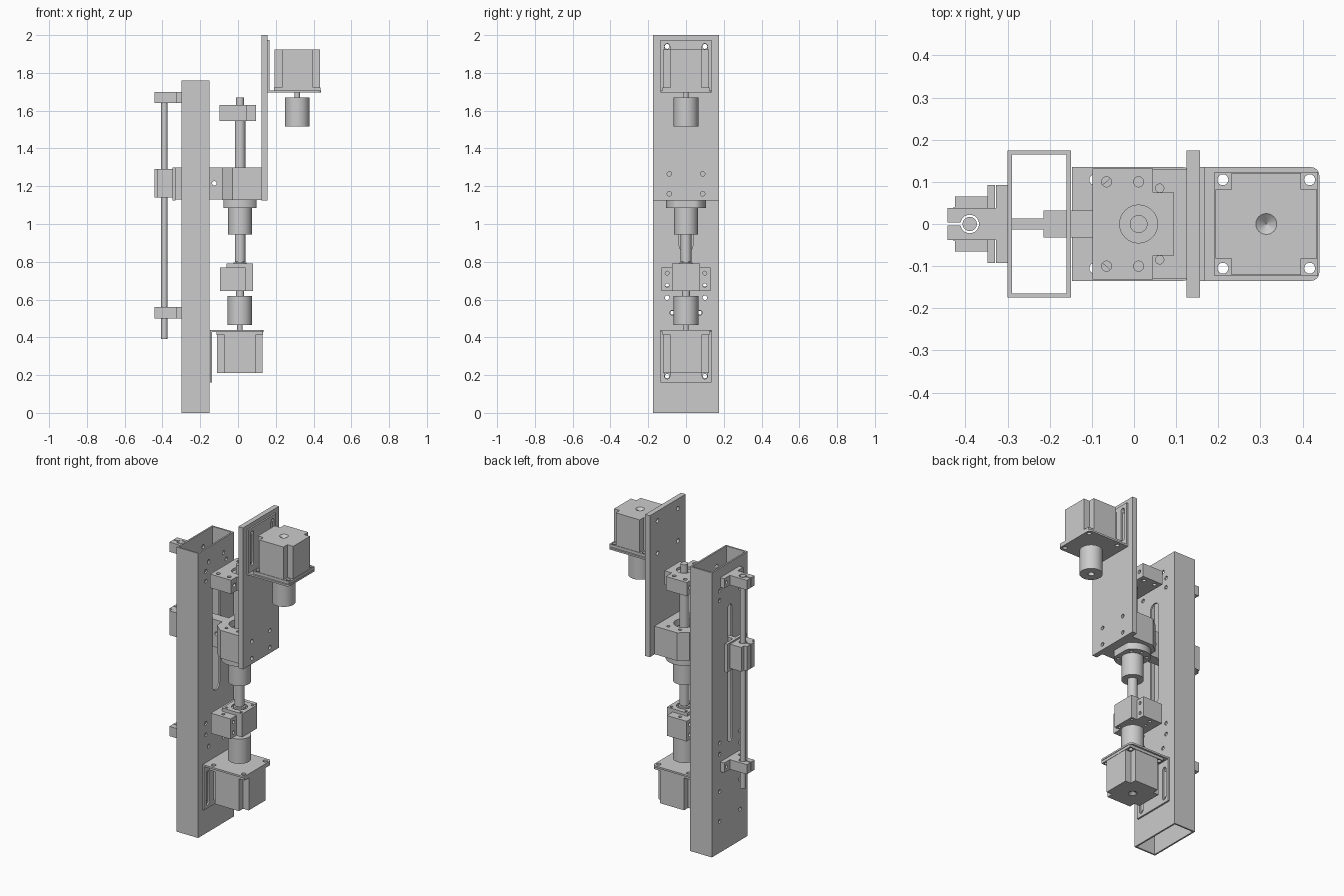
import bpy, bmesh
from math import sin, cos, pi, radians

if "Cube" in bpy.data.objects:
    bpy.data.objects.remove(bpy.data.objects["Cube"])

# --- every shape is a prism: (profile points, axis, start, end, end scale about profile centre)
def rect(u0, u1, v0, v1):
    return [(u0, v0), (u1, v0), (u1, v1), (u0, v1)]

def circle(u, v, r, n=32):
    return [(u + r * cos(2 * pi * i / n), v + r * sin(2 * pi * i / n)) for i in range(n)]

def stadium(u, v0, v1, r, n=8):
    top = [(u + r * cos(pi * i / n), v1 - r + r * sin(pi * i / n)) for i in range(n + 1)]
    return top + [(u - r * cos(pi * i / n), v0 + r - r * sin(pi * i / n)) for i in range(n + 1)]

def box(x0, x1, y0, y1, z0, z1):
    return (rect(x0, x1, y0, y1), 'z', z0, z1, 1)

def cyl(axis, u, v, r, a, b, n=32, scale=1):
    return (circle(u, v, r, n), axis, a, b, scale)

def mesh_of(shapes, name):
    bm = bmesh.new()
    for pts, axis, a, b, scale in shapes:
        cu = sum(p[0] for p in pts) / len(pts)
        cv = sum(p[1] for p in pts) / len(pts)
        rings = []
        for w, s in ((a, 1), (b, scale)):
            ring = []
            for u, v in pts:
                u, v = cu + (u - cu) * s, cv + (v - cv) * s
                co = {'x': (w, u, v), 'y': (u, w, v), 'z': (u, v, w)}[axis]
                ring.append(bm.verts.new(co))
            rings.append(ring)
        bm.faces.new(rings[0])
        bm.faces.new(rings[1])
        for i in range(len(pts)):
            j = (i + 1) % len(pts)
            bm.faces.new((rings[0][i], rings[0][j], rings[1][j], rings[1][i]))
    bmesh.ops.recalc_face_normals(bm, faces=bm.faces)
    me = bpy.data.meshes.new(name)
    bm.to_mesh(me)
    bm.free()
    ob = bpy.data.objects.new(name, me)
    bpy.context.collection.objects.link(ob)
    return ob

def part(name, solids, cuts=()):
    ob = mesh_of(solids, name)
    cutters = []
    for c in cuts:
        cutter = mesh_of([c], "cutter")
        cutter.hide_render = True
        mod = ob.modifiers.new("cut", 'BOOLEAN')
        mod.operation, mod.solver, mod.object = 'DIFFERENCE', 'EXACT', cutter
        cutters.append(cutter)
    if cutters:
        dg = bpy.context.evaluated_depsgraph_get()
        me = bpy.data.meshes.new_from_object(ob.evaluated_get(dg))
        ob.modifiers.clear()
        ob.data = me
        for c in cutters:
            bpy.data.objects.remove(c)
    return ob

SX = 0.011   # lead screw axis
RX = -0.39   # guide rod axis
BOTH = (-1, 1)

# --- rectangular column tube with slots and bolt holes
cuts = [box(-0.29, -0.16, -0.165, 0.165, -0.1, 1.9),
        (stadium(0, 0.65, 1.5, 0.02), 'x', -0.35, -0.25, 1),
        (stadium(0, 0.85, 1.5, 0.036), 'x', -0.2, -0.1, 1)]
cuts += [cyl('x', s * 0.1, z, 0.012, -0.4, 0, 16)
         for z in (0.195, 0.38, 0.61, 0.68, 1.56, 1.62) for s in BOTH]
cuts += [cyl('x', s * 0.073, z, 0.012, -0.4, 0, 16) for z in (0.53, 1.67) for s in BOTH]
part("column_tube", [box(-0.30, -0.15, -0.175, 0.175, 0, 1.76)], cuts)

# --- guide rod and its clamp supports
part("guide_rod", [cyl('z', RX, 0, 0.017, 0.39, 1.70)])
clamp = [(-0.30, -0.093), (-0.30, 0.093), (-0.327, 0.093), (-0.327, 0.038),
         (-0.443, 0.038), (-0.443, -0.038), (-0.327, -0.038), (-0.327, -0.093)]
for label, z in (("lower", 0.50), ("upper", 1.64)):
    part(label + "_rod_support", [(clamp, 'z', z, z + 0.06, 1)],
         [cyl('z', RX, 0, 0.022, z - 1, z + 1), box(-0.5, RX, -0.003, 0.003, z - 1, z + 1)]
         + [cyl('x', s * 0.073, z + 0.03, 0.01, -0.4, -0.25, 16) for s in BOTH])

# --- linear bearing block on the rod
block = [(-0.348, 0.065), (-0.425, 0.065), (-0.425, 0.04), (-0.443, 0.035),
         (-0.443, -0.035), (-0.425, -0.04), (-0.425, -0.065), (-0.348, -0.065)]
part("slider_block", [(block, 'z', 1.14, 1.29, 1)],
     [cyl('z', RX, 0, 0.022, 1, 2), box(-0.5, RX, -0.003, 0.003, 1, 2)])
part("slider_plate", [box(-0.348, -0.33, -0.093, 0.093, 1.125, 1.30)])

# --- arm joining slider and nut housing through the tube
arm = [(-0.33, -0.013), (-0.215, -0.013), (-0.215, -0.032), (-0.085, -0.032),
       (-0.085, 0.032), (-0.215, 0.032), (-0.215, 0.013), (-0.33, 0.013)]
part("slider_arm", [(arm, 'z', 1.13, 1.30, 1)], [cyl('y', -0.125, 1.215, 0.012, -0.1, 0.1, 16)])

# --- nut housing, nut
housing = [(-0.085, -0.085), (-0.03, -0.13), (0.125, -0.13),
           (0.125, 0.13), (-0.03, 0.13), (-0.085, 0.085)]
part("nut_housing", [(housing, 'z', 1.127, 1.30, 1)],
     [cyl('z', SX, 0, 0.06, 1, 2)]
     + [cyl('z', SX + dx, s * 0.085, 0.01, 1.25, 1.4, 16) for dx in (-0.03, 0.05) for s in BOTH])
flange = [(max(SX - 0.088, min(SX + 0.088, x)), y) for x, y in circle(SX, 0, 0.105, 48)]
part("nut_flange", [(flange, 'z', 1.085, 1.127, 1)],
     [cyl('z', SX + 0.08 * cos(a), 0.08 * sin(a), 0.01, 1, 1.2, 12)
      for a in [radians(d) for d in (45, 90, 135, 225, 270, 315)]])
part("nut_body", [cyl('z', SX, 0, 0.063, 0.945, 1.087)])
part("nut_collar", [cyl('z', SX, 0, 0.045, 1.085, 1.27)])

# --- lead screw with stepped ends
part("lead_screw", [cyl('z', SX, 0, 0.028, 0.80, 1.55), cyl('z', SX, 0, 0.021, 0.60, 0.80),
                    cyl('z', SX, 0, 0.021, 1.55, 1.67)])

# --- upper and lower screw bearings
tee = [(-0.098, -0.132), (0.045, -0.132), (0.045, -0.075), (0.095, -0.075),
       (0.095, 0.075), (0.045, 0.075), (0.045, 0.132), (-0.098, 0.132)]
part("upper_bearing", [(tee, 'z', 1.545, 1.63, 1)],
     [cyl('z', SX, 0, 0.045, 1.615, 1.7)]
     + [cyl('z', x, s * 0.1, 0.012, 1.5, 1.7, 16) for x in (-0.065, SX) for s in BOTH]
     + [cyl('x', s * 0.1, 1.588, 0.012, -0.2, 0.2, 16) for s in BOTH])
for label, s in (("front", -1), ("back", 1)):
    part("lower_bearing_wing_" + label,
         [box(-0.095, 0.04, *sorted((s * 0.073, s * 0.13)), 0.645, 0.77)],
         [cyl('x', s * 0.1, z, 0.01, -0.2, 0.2, 16) for z in (0.675, 0.74)]
         + [cyl('z', -0.03, s * 0.1, 0.01, 0.6, 0.9, 16)])
part("lower_bearing_base", [box(-0.095, -0.06, -0.073, 0.073, 0.645, 0.77)])
part("lower_bearing", [box(-0.06, 0.08, -0.073, 0.073, 0.645, 0.79)],
     [cyl('z', SX, 0, 0.045, 0.78, 0.9)]
     + [cyl('z', SX + a * 0.05, b * 0.055, 0.008, 0.6, 0.9, 12) for a in BOTH for b in BOTH])
part("screw_collar", [cyl('z', SX, 0, 0.035, 0.775, 0.795)])

# --- moving tool plate
part("tool_plate", [box(0.125, 0.157, -0.175, 0.175, 1.125, 2.0)],
     [cyl('x', s * 0.088, z, 0.012, 0, 0.3, 16) for z in (1.16, 1.265) for s in BOTH]
     + [cyl('x', s * 0.1, z, 0.013, 0, 0.3, 16) for z in (1.74, 1.94) for s in BOTH])

# --- motor with bracket and shaft coupling; d is the shaft direction
def motor(label, cx, z0, d):
    def span(a, b):
        return sorted((z0 + d * a, z0 + d * b))
    holes = [cyl('z', cx + i * 0.103, j * 0.105, 0.013, *span(-0.06, 0.03), 16)
             for i in BOTH for j in BOTH]
    rnd = [(cx + 0.106 + 0.02 * cos(a), 0.115 + 0.02 * sin(a)) for a in [pi / 8 * i for i in range(5)]]
    outline = [(cx - 0.157, -0.135)] + [(x, -y) for x, y in reversed(rnd)] + rnd + [(cx - 0.157, 0.135)]
    part(label + "_bracket_shelf", [(outline, 'z', *span(-0.011, 0), 1)], holes)
    part(label + "_bracket_wall", [box(cx - 0.157, cx - 0.147, -0.135, 0.135, *span(-0.28, -0.011))],
         [(stadium(s * 0.1, *span(-0.26, -0.05), 0.014), 'x', cx - 0.3, cx, 1) for s in BOTH])
    part(label + "_face", [box(cx - 0.123, cx + 0.123, -0.124, 0.124, *span(-0.028, -0.011))], holes)
    o, n = 0.121, 0.082
    body = [(-o, -n), (-n, -n), (-n, -o), (n, -o), (n, -n), (o, -n),
            (o, n), (n, n), (n, o), (-n, o), (-n, n), (-o, n)]
    part(label + "_body", [([(cx + x, y) for x, y in body], 'z', *span(-0.23, -0.028), 1)],
         [cyl('z', cx, 0, 0.025, z0 - d * 0.2301, z0 - d * 0.21, 24, 0.05)])
    part(label + "_shaft", [cyl('z', cx, 0, 0.014, *span(-0.011, 0.05))])
    part(label + "_coupling", [cyl('z', cx, 0, 0.065, *span(0.025, 0.178), 40)],
         [cyl('z', cx, 0, 0.018, *span(0.14, 0.2))])

motor("lower_motor", 0.01, 0.44, 1)
motor("upper_motor", 0.314, 1.695, -1)

# --- smooth round surfaces, keep edges sharp
for ob in bpy.data.objects:
    ob.select_set(True)
    bpy.context.view_layer.objects.active = ob
bpy.ops.object.shade_smooth_by_angle(angle=radians(30))
